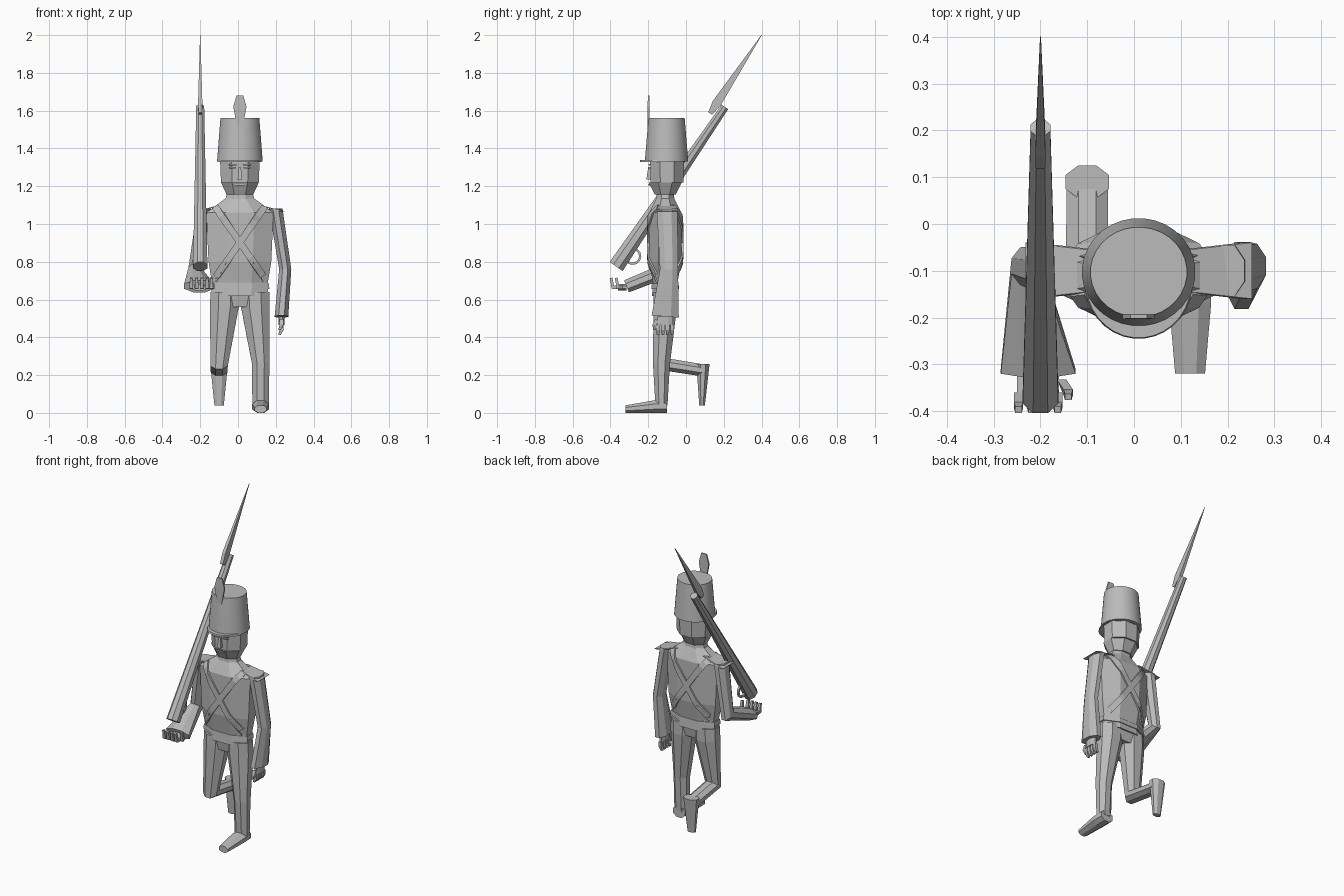
import bpy, bmesh, math
from mathutils import Vector
from mathutils.bvhtree import BVHTree

cube = bpy.data.objects.get("Cube")
if cube:
    bpy.data.objects.remove(cube)

COLOUR = (.5, .5, .5, 1)
grey = bpy.data.materials.new("plain_grey")
grey.use_nodes = True
grey.diffuse_color = COLOUR
grey.node_tree.nodes["Principled BSDF"].inputs["Base Color"].default_value = COLOUR

RIGHTWARD = Vector((1, 0, 0))
UP = Vector((0, 0, 1))
FORWARD = Vector((0, -1, 0))
MIDDLE = Vector((.01, -.11, 0))  # upright axis of the body


def finish(name, bm):
    bmesh.ops.recalc_face_normals(bm, faces=bm.faces)
    mesh = bpy.data.meshes.new(name)
    bm.to_mesh(mesh)
    bm.free()
    mesh.materials.append(grey)
    part = bpy.data.objects.new(name, mesh)
    bpy.context.collection.objects.link(part)
    return part


def tube(name, path, sizes, sides=8, axis=None):
    """Skin a path with flat-sided rings; sizes are (half width, half depth) per point."""
    bm = bmesh.new()
    path = [Vector(point) for point in path]
    steps = [b - a for a, b in zip(path, path[1:])]
    for step in steps:
        step.x = 0
        step.normalize()
    grow = 1 / math.cos(math.pi / sides)
    loops = []
    for i, (centre, (width, depth)) in enumerate(zip(path, sizes)):
        along = axis or (steps[max(i - 1, 0)] + steps[min(i, len(steps) - 1)]).normalized()
        side = along.cross(RIGHTWARD)
        loop = []
        for j in range(sides):
            angle = (j + .5) * math.tau / sides
            offset = RIGHTWARD * width * math.cos(angle) + side * depth * math.sin(angle)
            loop.append(bm.verts.new(centre + offset * grow))
        loops.append(loop)
    for low, high in zip(loops, loops[1:]):
        for j in range(sides):
            k = (j + 1) % sides
            bm.faces.new((low[j], low[k], high[k], high[j]))
    bm.faces.new(loops[0])
    bm.faces.new(loops[-1])
    return finish(name, bm)


def column(name, bottom, top, low_size, high_size, x=0, y=0, sides=8):
    """Upright tapered piece, placed relative to the body axis."""
    foot = MIDDLE + Vector((x, y, 0))
    return tube(name, [foot + UP * bottom, foot + UP * top], [low_size, high_size], sides, UP)


# Coat, belt, collar and hips
coat_parts = [
    column("coat_skirt", .62, .69, (.15, .07), (.148, .065)),
    column("coat_waist", .69, .8, (.148, .065), (.166, .085)),
    column("coat_chest", .8, 1.06, (.166, .085), (.178, .085)),
    column("coat_yoke", 1.06, 1.14, (.178, .085), (.07, .045)),
]
column("belt", .655, .685, (.156, .073), (.154, .071))
column("collar", 1.12, 1.155, (.08, .05), (.07, .046))
column("hips", .56, .65, (.09, .05), (.145, .065))

# Crossed straps laid over the coat, front and back
bm = bmesh.new()
for part in coat_parts:
    bm.from_mesh(part.data)
coat_surface = BVHTree.FromBMesh(bm)
bm.free()


def strap(name, facing, slant):
    bm = bmesh.new()
    start = MIDDLE + Vector((-slant * .13, 0, 1.09))
    run = Vector((slant * .27, 0, -.39))
    half_width = run.cross(FORWARD).normalized() * .018
    rows = []
    for i in range(17):
        row = []
        for edge in (-half_width, half_width):
            point = start + run * i / 16 + edge
            point -= facing * point.dot(facing) - facing
            hit = coat_surface.ray_cast(point, -facing)[0] or coat_surface.find_nearest(point)[0]
            row.append(bm.verts.new(hit + facing * .006))
        rows.append(row)
    for a, b in zip(rows, rows[1:]):
        bm.faces.new((a[0], a[1], b[1], b[0]))
    thickness = finish(name, bm).modifiers.new("thickness", "SOLIDIFY")
    thickness.thickness = .009
    thickness.offset = 0


for facing, where in ((FORWARD, "front"), (-FORWARD, "back")):
    strap(where + "_strap_to_left", facing, 1)
    strap(where + "_strap_to_right", facing, -1)

# Head and face
column("neck", 1.12, 1.18, (.055, .042), (.055, .042))
column("jaw", 1.155, 1.22, (.07, .055), (.1, .087))
column("head", 1.22, 1.34, (.1, .087), (.105, .09), y=.01)
column("nose", 1.235, 1.3, (.012, .015), (.006, .005), y=-.085, sides=4)
column("mouth", 1.205, 1.213, (.025, .005), (.03, .005), y=-.083, sides=4)

# Tall hat with peak and plume
hat = column("hat", 1.33, 1.56, (.121, .115), (.103, .096), y=.007, sides=32)
peak = column("hat_peak", 1.328, 1.338, (.115, .12), (.112, .118), y=-.015, sides=32)
column("plume_stem", 1.52, 1.62, (.016, .005), (.035, .005), y=-.088, sides=4)
column("plume_tip", 1.62, 1.68, (.035, .005), (.018, .004), y=-.088, sides=4)
for part in (hat, peak):
    bpy.ops.object.select_all(action="DESELECT")
    part.select_set(True)
    bpy.context.view_layer.objects.active = part
    bpy.ops.object.shade_smooth_by_angle()


def hand(name, wrist, reach, spread, curl, palm_size):
    """Palm, four curled fingers fanned along spread, and a thumb."""
    knuckles = wrist + reach
    tube(name + "_palm", [wrist, knuckles], [palm_size, palm_size])
    thick, thin = (.01, .01), (.007, .007)
    for i in range(4):
        root = knuckles + spread * (i - 1.5)
        bend = root + reach * .6
        tube(f"{name}_finger_{i + 1}", [root, bend, bend + curl], [thick, thick, thin], 4)
    root = wrist + reach * .4 + spread * 1.8
    bend = root + reach * .6 + spread * .5
    tube(name + "_thumb", [root, bend, bend + curl], [thick, thick, thin], 4)


# Limbs: the left ones hang straight, the right ones bend at elbow and knee
SHOULDER, SLEEVE = (.036, .055), (.032, .048)
THIGH, KNEE, ANKLE = (.076, .062), (.046, .045), (.044, .032)
LEFT_WRIST = Vector((.23, -.11, .51))
RIGHT_WRIST = Vector((-.205, -.315, .67))
for s, side, wrist, cuff, shin in (
        (1, "left", LEFT_WRIST, (.036, .072), Vector((0, 0, -.22))),
        (-1, "right", RIGHT_WRIST, (.08, .034), Vector((0, .22, -.035)))):

    def at(x, y, z):
        return MIDDLE + Vector((s * x, y, z))

    tube(side + "_arm", [at(.19, .01, 1.08), at(.24, .02, .76), wrist], [SHOULDER, SLEEVE, cuff])
    tube(side + "_shoulder_board", [at(.1, .01, 1.1), at(.23, .01, 1.066)],
         [(.01, .045), (.012, .06)], 4, UP)
    knee = at(.11, -.02, .26)
    tube(side + "_leg", [at(.08, 0, .64), at(.082, 0, .56), knee, knee + shin],
         [THIGH, THIGH, KNEE, ANKLE])
    for feature, height, width in (("eye", 1.295, .017), ("brow", 1.31, .02)):
        column(f"{side}_{feature}", height, height + .007, (width, .005), (width, .005),
               x=s * .037, y=-.083, sides=4)

# Shoes
tube("left_shoe", [(.12, -.1, .035), (.12, -.17, .033), (.12, -.32, .02)],
     [(.043, .035), (.045, .033), (.032, .02)], axis=FORWARD)
tube("right_shoe", [(-.1, .09, .26), (-.1, .085, .04)], [(.047, .035), (.025, .015)], axis=-UP)

# Hands
hand("left_hand", LEFT_WRIST, Vector((0, 0, -.045)), Vector((0, -.025, 0)),
     Vector((-.01, 0, -.025)), (.016, .04))
hand("right_hand", RIGHT_WRIST - UP * .005, Vector((0, -.045, 0)), Vector((.028, 0, 0)),
     Vector((0, -.01, .05)), (.045, .017))

# Musket with trigger guard and bayonet
butt, muzzle = Vector((-.2, -.37, .775)), Vector((-.2, .206, 1.62))
tube("musket", [butt, muzzle], [(.038, .042), (.021, .021)])
guard_centre = butt.lerp(muzzle, .1) + Vector((0, .03, -.03))
aim = (muzzle - butt).normalized()
below = RIGHTWARD.cross(aim) * -1
guard = [guard_centre + (aim * math.cos(a) + below * math.sin(a)) * .04
         for a in (math.pi * i / 6 for i in range(7))]
tube("trigger_guard", guard, [(.006, .006)] * len(guard), 4)
tube("bayonet", [(-.2, .128, 1.585), (-.2, .163, 1.64), (-.2, .4, 2)],
     [(.01, .012), (.011, .024), (.001, .001)], 4)
